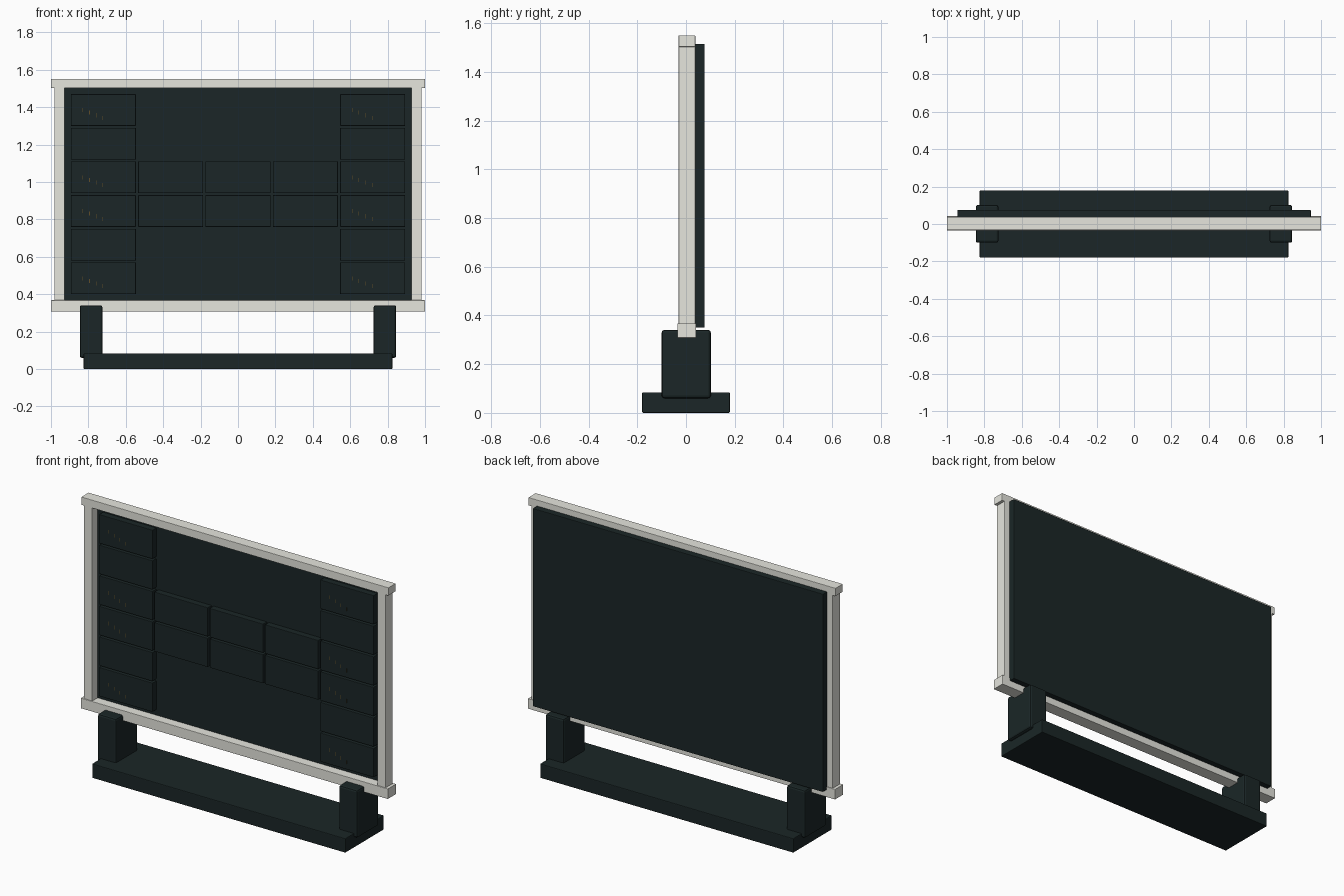
import bpy, bmesh

if "Cube" in bpy.data.objects:
    bpy.data.objects.remove(bpy.data.objects["Cube"])


def mat(name, rgb):
    m = bpy.data.materials.new(name)
    m.diffuse_color = (*rgb, 1)
    m.use_nodes = True
    m.node_tree.nodes["Principled BSDF"].inputs["Base Color"].default_value = m.diffuse_color
    return m


DARK = mat("dark slate", (0.0105, 0.0195, 0.0200))
PALE = mat("pale grey", (0.79, 0.79, 0.73))
AMBER = mat("dull amber", (0.12, 0.075, 0.02))


def box(name, x, y, z, material, bevel=0.0):
    """Box from (min, max) ranges, optionally with rounded edges."""
    bm = bmesh.new()
    bmesh.ops.create_cube(bm, size=1)
    for v in bm.verts:
        v.co = [r[0] if c < 0 else r[1] for c, r in zip(v.co, (x, y, z))]
    if bevel:
        bmesh.ops.bevel(bm, geom=bm.edges[:], offset=bevel, segments=2,
                        profile=0.5, affect='EDGES')
    me = bpy.data.meshes.new(name)
    bm.to_mesh(me)
    bm.free()
    me.materials.append(material)
    ob = bpy.data.objects.new(name, me)
    bpy.context.collection.objects.link(ob)
    return ob


# Base and the two legs
box("base", (-0.825, 0.825), (-0.18, 0.18), (0, 0.084), DARK, 0.004)
for side, s in (("left", -1), ("right", 1)):
    x = sorted((s * 0.725, s * 0.846))
    box(side + "_leg", x, (-0.1, 0.102), (0.06, 0.341), DARK, 0.011)
    # Side posts of the frame
    x = sorted((s * 0.928, s * 0.982))
    box(side + "_frame_post", x, (-0.03, 0.038), (0.33, 1.53), PALE, 0.002)

# Top and bottom rails of the frame
box("top_rail", (-1, 1), (-0.03, 0.038), (1.503, 1.55), PALE, 0.002)
box("bottom_rail", (-1, 1), (-0.035, 0.042), (0.308, 0.368), PALE, 0.002)

# Board behind the frame
box("back_board", (-0.945, 0.945), (0.02, 0.076), (0.350, 1.515), DARK, 0.003)

# Raised tiles: full columns at the sides, two rows across the middle
FACE = -0.016
for col in range(5):
    for row in range(6):
        if col in (1, 2, 3) and row not in (2, 3):
            continue
        cx, cz = (col - 2) * 0.36, 1.385 - row * 0.18
        box(f"tile_{col}_{row}", (cx - 0.174, cx + 0.174), (FACE, 0.03),
            (cz - 0.085, cz + 0.085), DARK, 0.003)
        # Faint descending row of thin marks on the side tiles
        if row in (0, 2, 3, 5) and col in (0, 4):
            for i in range(4):
                mx, mz = cx - 0.11 + i * 0.036, cz - i * 0.014
                box(f"mark_{col}_{row}_{i}", (mx - 0.0015, mx + 0.0015),
                    (FACE - 0.0005, FACE + 0.002), (mz - 0.011, mz + 0.011),
                    AMBER)
